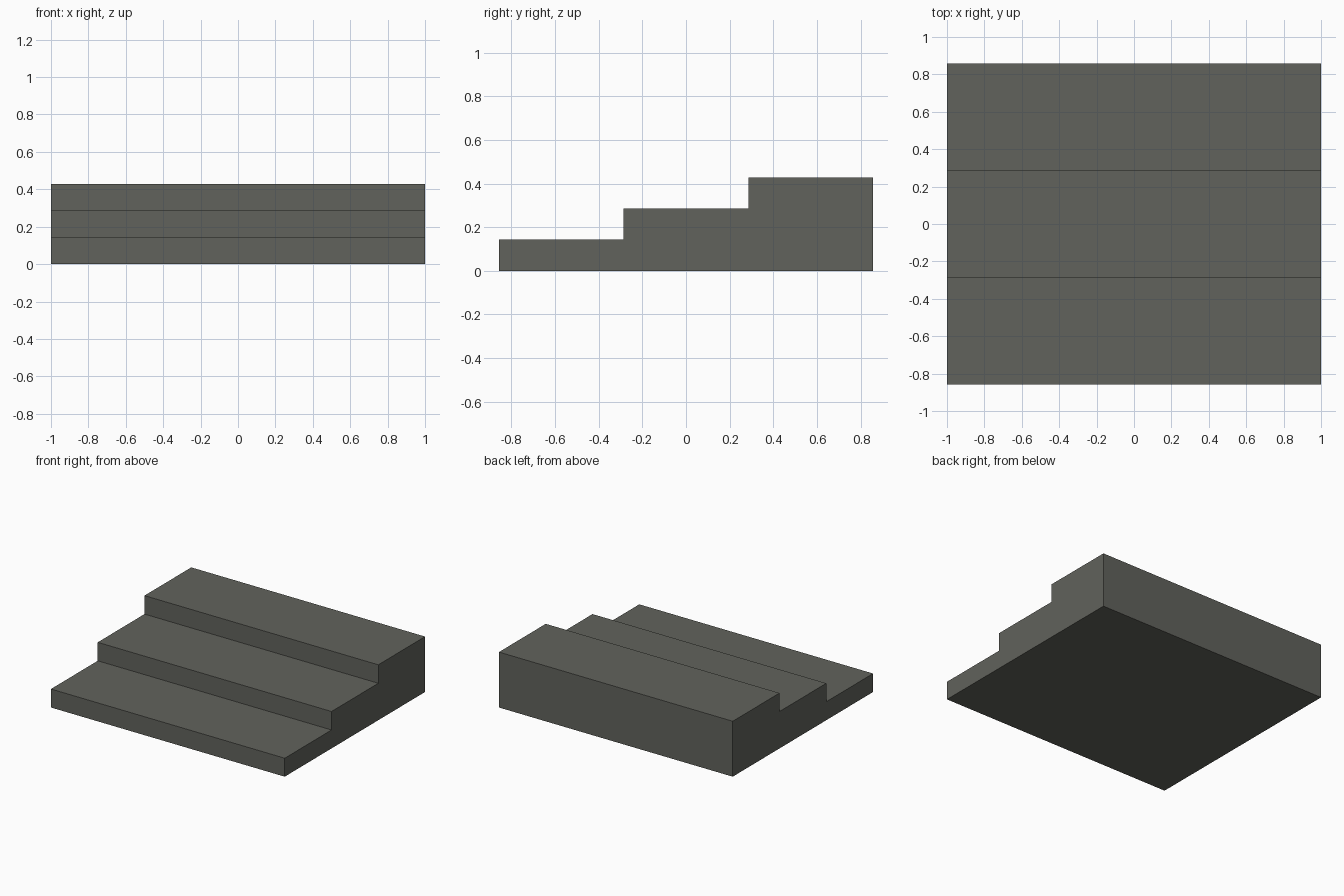
import bpy
import bmesh

cube = bpy.data.objects.get("Cube")
if cube:
    bpy.data.objects.remove(cube, do_unlink=True)

WIDTH, DEPTH, RISE, STEPS = 2.0, 4 / 7, 1 / 7, 3

# Stone material
stone = bpy.data.materials.new("dark_grey_stone")
stone.use_nodes = True
colour = (0.12, 0.123, 0.107, 1.0)
stone.diffuse_color = colour
stone.node_tree.nodes["Principled BSDF"].inputs["Base Color"].default_value = colour

# Stepped side profile, from the front bottom edge up to the back
front = -DEPTH * STEPS / 2
profile = [(front, 0.0)]
for i in range(STEPS):
    profile.append((front + i * DEPTH, (i + 1) * RISE))
    profile.append((front + (i + 1) * DEPTH, (i + 1) * RISE))
    if i < STEPS - 1:
        continue
    profile.append((-front, 0.0))

# Extrude the profile across the width
bm = bmesh.new()
side = bm.faces.new([bm.verts.new((-WIDTH / 2, y, z)) for y, z in profile])
result = bmesh.ops.extrude_face_region(bm, geom=[side], use_keep_orig=True)
moved = [v for v in result["geom"] if isinstance(v, bmesh.types.BMVert)]
bmesh.ops.translate(bm, verts=moved, vec=(WIDTH, 0, 0))
bmesh.ops.recalc_face_normals(bm, faces=bm.faces)

mesh = bpy.data.meshes.new("stair_steps")
bm.to_mesh(mesh)
bm.free()
mesh.materials.append(stone)
steps = bpy.data.objects.new("stair_steps", mesh)
bpy.context.collection.objects.link(steps)
